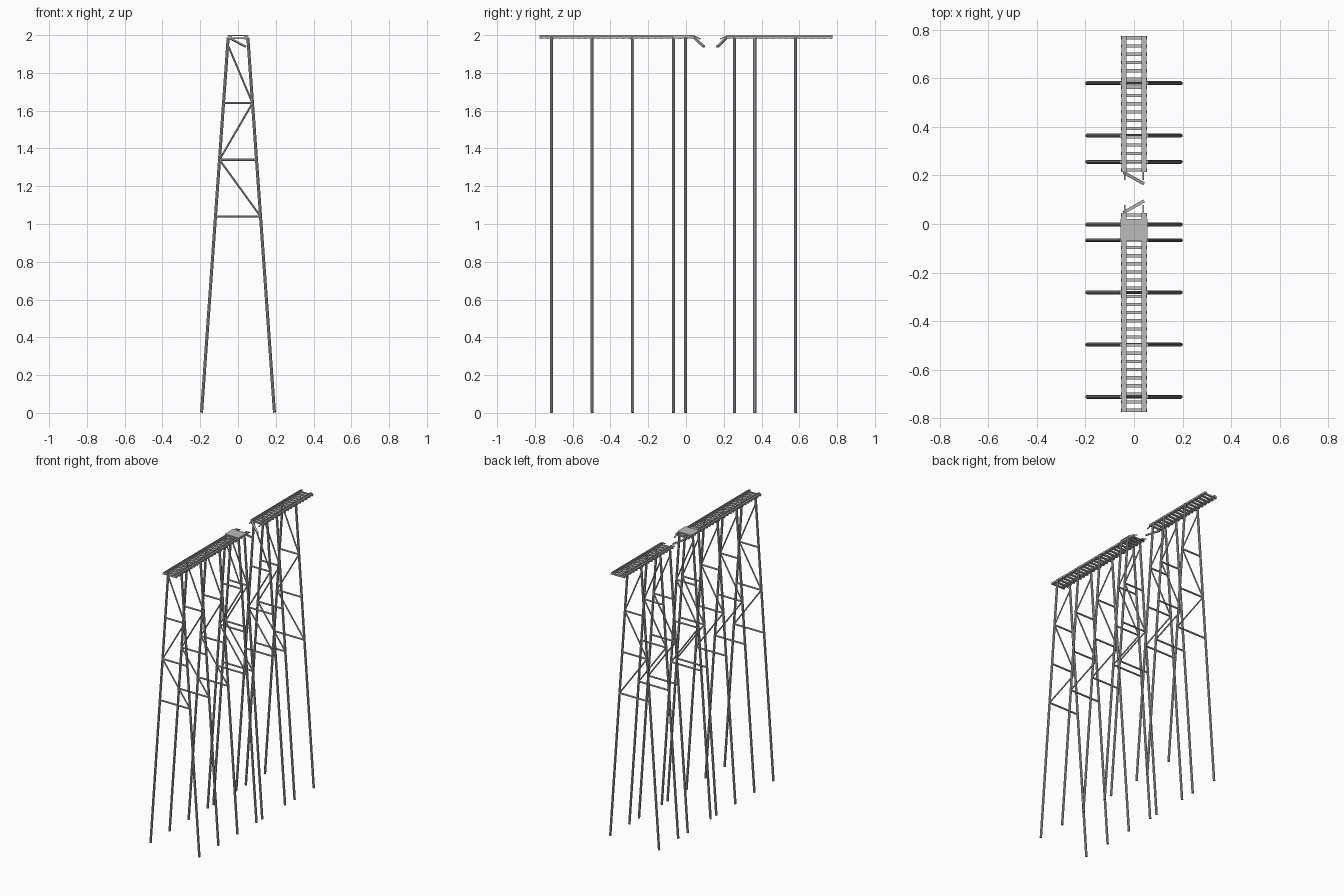
import bpy
import math
from mathutils import Vector

if "Cube" in bpy.data.objects:
    bpy.data.objects.remove(bpy.data.objects["Cube"], do_unlink=True)

grey = bpy.data.materials.new("weathered_grey")
grey.use_nodes = True
colour = (0.5, 0.5, 0.5, 1)
grey.diffuse_color = colour
grey.node_tree.nodes["Principled BSDF"].inputs["Base Color"].default_value = colour


def finish(name):
    obj = bpy.context.object
    obj.name = name
    obj.data.materials.append(grey)
    return obj


def pole(name, a, b, radius):
    """Round timber between two points."""
    a, b = Vector(a), Vector(b)
    bpy.ops.mesh.primitive_cylinder_add(vertices=8, radius=radius, depth=(b - a).length,
                                        location=(a + b) / 2)
    obj = finish(name)
    obj.rotation_euler = (b - a).to_track_quat('Z', 'Y').to_euler()
    return obj


def plank(name, a, b, width, height):
    """Sawn timber between two points."""
    a, b = Vector(a), Vector(b)
    bpy.ops.mesh.primitive_cube_add(size=1, location=(a + b) / 2)
    obj = finish(name)
    obj.scale = (width, (b - a).length, height)
    obj.rotation_euler = (b - a).to_track_quat('Y', 'Z').to_euler()
    return obj


TOP, FOOT_X, TOP_X = 1.988, 0.193, 0.052


def leg_x(z):
    return FOOT_X + (TOP_X - FOOT_X) * z / TOP


# Trestle bents: two splayed legs, three girts, zigzag braces
levels = [1.95, 1.64, 1.34, 1.04]
for y in (-0.712, -0.497, -0.282, -0.067, -0.002, 0.256, 0.364, 0.58):
    for side in (-1, 1):
        pole("leg", (side * FOOT_X, y, 0.001), (side * TOP_X, y, TOP), 0.008)
    for z in levels[1:]:
        pole("girt", (-leg_x(z), y, z), (leg_x(z), y, z), 0.006)
    side = -1
    for z0, z1 in zip(levels, levels[1:]):
        pole("diagonal_brace", (side * leg_x(z0), y, z0), (-side * leg_x(z1), y, z1), 0.005)
        side = -side

# Two deck spans: beams with rails on cross ties
for y0, y1 in ((-0.775, 0.045), (0.215, 0.775)):
    for side in (-1, 1):
        plank("beam", (side * 0.041, y0, 1.989), (side * 0.041, y1, 1.989), 0.02, 0.012)
        plank("rail", (side * 0.037, y0, 1.997), (side * 0.037, y1, 1.997), 0.006, 0.006)
    count = round((y1 - y0) / 0.033)
    for i in range(count):
        y = y0 + 0.008 + i * (y1 - y0 - 0.016) / (count - 1)
        plank("cross_tie", (-0.054, y, 1.984), (0.054, y, 1.984), 0.013, 0.009)

# Platform boards over the doubled bents
plank("platform", (0, -0.07, 1.997), (0, 0.02, 1.997), 0.11, 0.006)

# Broken ends on both sides of the gap
for edge, way in ((0.045, 1), (0.215, -1)):
    for side in (-1, 1):
        plank("bent_rail", (side * 0.037, edge - way * 0.005, 1.996),
              (side * 0.039, edge + way * 0.033, 1.979), 0.006, 0.006)
    plank("hanging_tie", (-0.042, edge + way * 0.003, 1.983),
          (0.04, edge + way * 0.049, 1.939), 0.013, 0.009)
